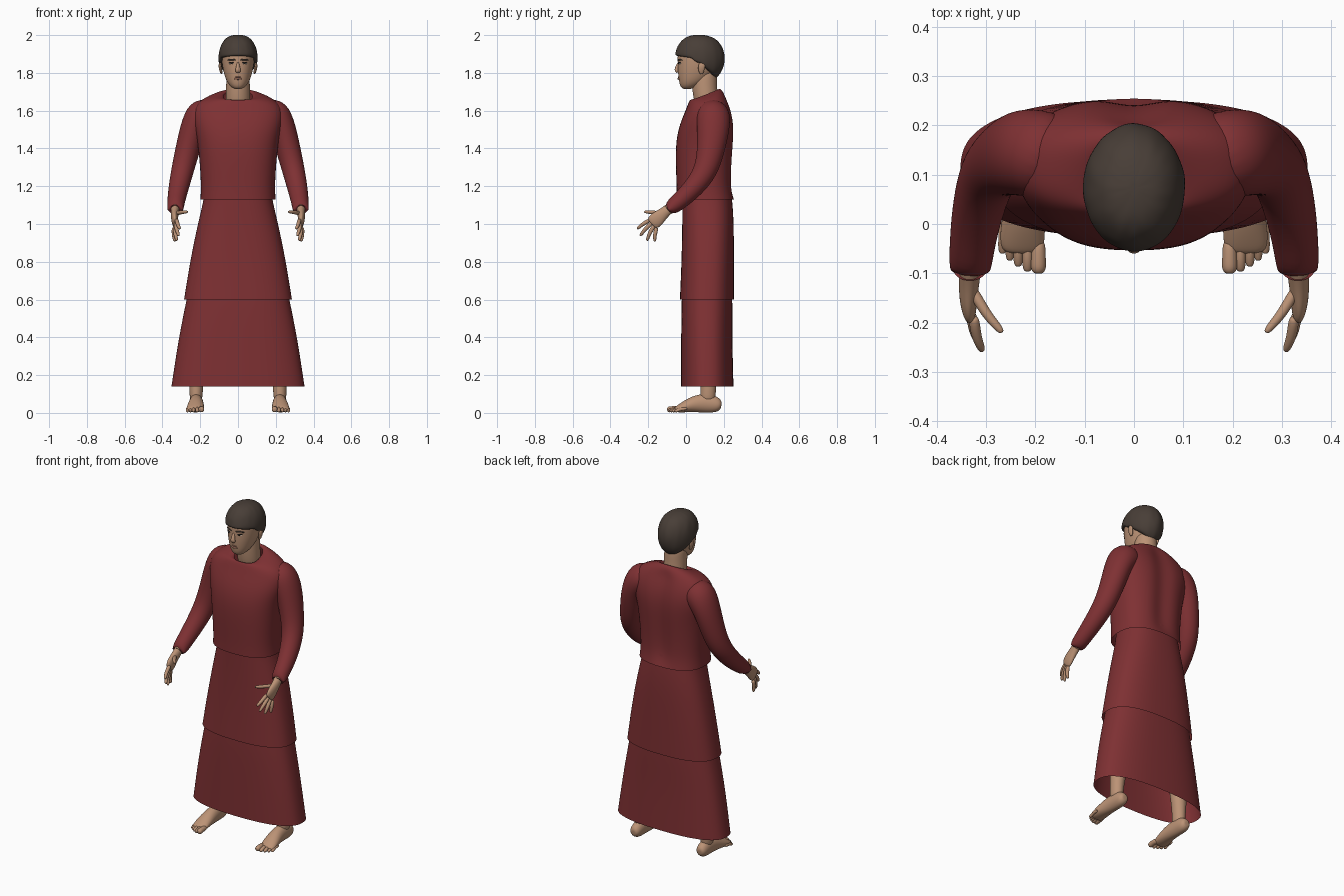
import bpy, bmesh, math, random
from mathutils import Vector

random.seed(4)
cube = bpy.data.objects.get("Cube")
if cube:
    bpy.data.objects.remove(cube, do_unlink=True)


def material(name, rgb):
    m = bpy.data.materials.new(name)
    m.use_nodes = True
    m.diffuse_color = (*rgb, 1)
    bsdf = m.node_tree.nodes["Principled BSDF"]
    bsdf.inputs["Base Color"].default_value = (*rgb, 1)
    bsdf.inputs["Roughness"].default_value = 0.8
    return m


RED = material("dark red cloth", (0.21, 0.03, 0.033))
SKIN = material("tan skin", (0.5, 0.29, 0.18))
HAIR = material("dark brown hair", (0.065, 0.048, 0.038))
LIP = material("lip brown", (0.38, 0.18, 0.12))
EYE = material("eye black", (0.02, 0.015, 0.012))
WHITE = material("eye white", (0.6, 0.55, 0.5))


def build(name, rows, mat, caps=(True, True), mirror=False, level=2):
    """Skin closed rows of points into a smooth surface."""
    bm = bmesh.new()
    rings = [[bm.verts.new(p) for p in row] for row in rows]
    n = len(rings[0])
    for a, b in zip(rings, rings[1:]):
        for i in range(n):
            j = (i + 1) % n
            bm.faces.new((a[i], a[j], b[j], b[i]))
    for ring, cap in ((rings[0], caps[0]), (rings[-1], caps[1])):
        if cap:
            c = bm.verts.new(sum((v.co for v in ring), Vector()) / n)
            for i in range(n):
                bm.faces.new((ring[i], ring[(i + 1) % n], c))
    bmesh.ops.recalc_face_normals(bm, faces=bm.faces)
    mesh = bpy.data.meshes.new(name)
    bm.to_mesh(mesh)
    bm.free()
    mesh.materials.append(mat)
    mesh.polygons.foreach_set("use_smooth", [True] * len(mesh.polygons))
    ob = bpy.data.objects.new(name, mesh)
    bpy.context.collection.objects.link(ob)
    if mirror:
        m = ob.modifiers.new("Mirror", "MIRROR")
        m.use_mirror_merge = False
    if level:
        s = ob.modifiers.new("Smooth", "SUBSURF")
        s.levels = s.render_levels = level
    return ob


def ring(center, u, v, power=2.0, n=24):
    """Superellipse around a centre."""
    out = []
    for i in range(n):
        a = math.tau * i / n
        c, s = math.cos(a), math.sin(a)
        out.append(Vector(center)
                   + Vector(u) * math.copysign(abs(c) ** (2 / power), c)
                   + Vector(v) * math.copysign(abs(s) ** (2 / power), s))
    return out


def stack(sections, power):
    """Horizontal sections: z, front y, back y, half width, optional tilt."""
    rows = []
    for z, front, back, half, *tilt in sections:
        ry = (back - front) / 2
        slope = tilt[0] if tilt else 0
        rows.append(ring((0, (front + back) / 2, z), (half, 0, 0),
                         (0, ry, ry * slope), power, 32))
    return rows


def tube(name, path, mat, ref=(1, 0, 0), n=12, **kw):
    """Path points: x, y, z, radius, optional second radius."""
    pts = [Vector(p[:3]) for p in path]
    rows = []
    for i, p in enumerate(path):
        t = (pts[min(i + 1, len(pts) - 1)] - pts[max(i - 1, 0)]).normalized()
        u = t.cross(Vector(ref)).normalized()
        rows.append(ring(pts[i], u * p[3], t.cross(u) * p[-1], 2, n))
    return build(name, rows, mat, **kw)


# Tunic, with a shallow groove along the spine
rows = stack([(1.13, -.05, .255, .2), (1.2, -.05, .243, .195),
              (1.35, -.056, .25, .205), (1.45, -.052, .258, .217),
              (1.53, -.033, .258, .238), (1.6, -.003, .244, .243),
              (1.65, .012, .22, .21, .1), (1.682, .022, .198, .14, .25),
              (1.688, .03, .175, .085, .45), (1.675, .036, .168, .076, .45)], 2.5)
for row in rows[1:7]:
    for p in row:
        if p.y > .15:
            p.y -= .022 * math.exp(-(p.x / .045) ** 2)
build("tunic", rows, RED, caps=(False, False))

# Sleeves
tube("sleeves", [(.15, .135, 1.59, .085), (.2, .145, 1.575, .092),
                 (.238, .145, 1.51, .088, .07), (.265, .133, 1.4, .075, .066),
                 (.295, .108, 1.28, .064, .06), (.315, .04, 1.19, .055, .054),
                 (.328, -.035, 1.12, .046, .047), (.333, -.1, 1.07, .04, .043),
                 (.333, -.094, 1.075, .033, .033)],
     RED, n=20, caps=(True, False), mirror=True)

# Two-tier skirt
build("upper_skirt", stack([(1.2, -.02, .235, .175), (1.12, -.02, .246, .183),
                            (1.0, -.02, .254, .214), (.8, -.024, .254, .255),
                            (.6, -.033, .254, .287)], 2.5), RED, caps=(False, False))
build("lower_skirt", stack([(.72, -.015, .24, .25), (.6, -.025, .247, .273),
                            (.4, -.026, .245, .315), (.14, -.027, .252, .354)], 2.5),
      RED, caps=(False, False))

# Neck and head
build("neck", stack([(1.6, .05, .18, .066), (1.7, .034, .165, .064),
                     (1.76, .03, .165, .062), (1.82, .04, .16, .06)], 2), SKIN)
build("head", stack([(1.715, -.018, .03, .022), (1.73, -.031, .07, .043),
                     (1.755, -.037, .11, .06), (1.785, -.041, .14, .071),
                     (1.82, -.044, .165, .08), (1.86, -.044, .185, .086),
                     (1.9, -.046, .19, .087), (1.95, -.03, .18, .075),
                     (1.98, 0, .14, .04)], 2.1), SKIN)

# Face features
tube("nose", [(0, -.037, 1.858, .006), (0, -.046, 1.835, .009),
              (0, -.051, 1.815, .013, .016), (0, -.044, 1.803, .009, .015)], SKIN)
tube("ears", [(.086, .082, 1.795, .01, .006), (.092, .08, 1.815, .017, .008),
              (.096, .084, 1.84, .02, .009), (.092, .084, 1.858, .012, .006)],
     SKIN, mirror=True)
tube("eyebrows", [(.013, -.042, 1.868, .004), (.035, -.038, 1.872, .005),
                  (.057, -.02, 1.867, .003)], HAIR, ref=(0, 0, 1), mirror=True)
tube("eye_whites", [(.02, -.037, 1.85, .002), (.034, -.036, 1.851, .005),
                    (.048, -.028, 1.85, .002)], WHITE, ref=(0, 0, 1), mirror=True)
tube("eye_lids", [(.018, -.039, 1.853, .002), (.034, -.038, 1.857, .003),
                  (.051, -.026, 1.853, .002)], EYE, ref=(0, 0, 1), mirror=True)
tube("irises", [(.034, -.036, 1.851, .006), (.034, -.042, 1.851, .005)],
     EYE, mirror=True)
for part, z, r in (("upper_lip", 1.777, .004), ("lower_lip", 1.769, .006)):
    tube(part, [(-.024, -.028, z, .002), (-.01, -.04, z, r), (.01, -.04, z, r),
                (.024, -.028, z, .002)], LIP, ref=(0, 0, 1))


# Hair: a cap whose rim falls from the fringe to the nape
def hairline(c):
    if c > .2:
        return 1.872 + .018 * c
    if c > -.15:
        return 1.855
    return 1.835 + .075 * (c + .15)


rows = []
for k in range(9):
    row = []
    for i in range(36):
        a = math.tau * i / 36
        low = math.asin((hairline(math.cos(a)) - 1.875) / .127)
        phi = low + (1.5 - low) * max(k - 1, 0) / 7
        r = math.cos(phi) ** .75 + random.uniform(-.015, .015)
        if k == 0:
            r *= .82
        row.append(Vector((.105 * r * math.sin(a), .073 - .133 * r * math.cos(a),
                           1.875 + .127 * math.sin(phi))))
    rows.append(row)
build("hair", rows, HAIR, caps=(False, True))

# Hands
tube("palms", [(.332, -.06, 1.105, .028, .026), (.334, -.115, 1.06, .029, .022),
               (.337, -.15, 1.03, .042, .019), (.333, -.182, 1.0, .041, .014)],
     SKIN, mirror=True)
fingers = {"index": ((.325, -.19, 1.022), (.308, -.258, .975)),
           "middle": ((.33, -.182, 1.004), (.314, -.243, .938)),
           "ring": ((.335, -.17, .99), (.324, -.207, .912)),
           "little": ((.34, -.156, .98), (.335, -.166, .908)),
           "thumb": ((.33, -.13, 1.055), (.268, -.22, 1.065))}
for label, (base, tip) in fingers.items():
    a, b = Vector(base), Vector(tip)
    mid = a.lerp(b, .55) + Vector((.004, -.004, .002))
    tube(label + "_fingers", [(*a, .013), (*mid, .011), (*a.lerp(b, .92), .009),
                              (*b, .005)], SKIN, n=8, mirror=True)

# Legs, feet and toes
tube("legs", [(.15, .12, .7, .075), (.19, .125, .45, .06), (.215, .125, .25, .05),
              (.222, .118, .13, .04, .036), (.222, .115, .06, .045, .036)],
     SKIN, mirror=True)
tube("feet", [(.221, .187, .04, .02, .02), (.221, .17, .042, .034, .04),
              (.221, .12, .052, .036, .052), (.221, .06, .05, .039, .048),
              (.224, .01, .038, .045, .036), (.227, -.035, .023, .047, .022),
              (.227, -.058, .016, .04, .013)],
     SKIN, ref=(0, 0, 1), n=16, mirror=True)
toes = [(.194, -.1, .018), (.216, -.096, .012), (.235, -.086, .011),
        (.252, -.074, .01), (.267, -.06, .01)]
for i, (x, y, r) in enumerate(toes):
    tube("toes_%d" % (i + 1),
         [(x, y + .065, .022, r * .9), (x, y + .03, .021, r * .9),
          (x, y + .01, r, r), (x, y, r * .9, r * .6)], SKIN, n=8, mirror=True)
